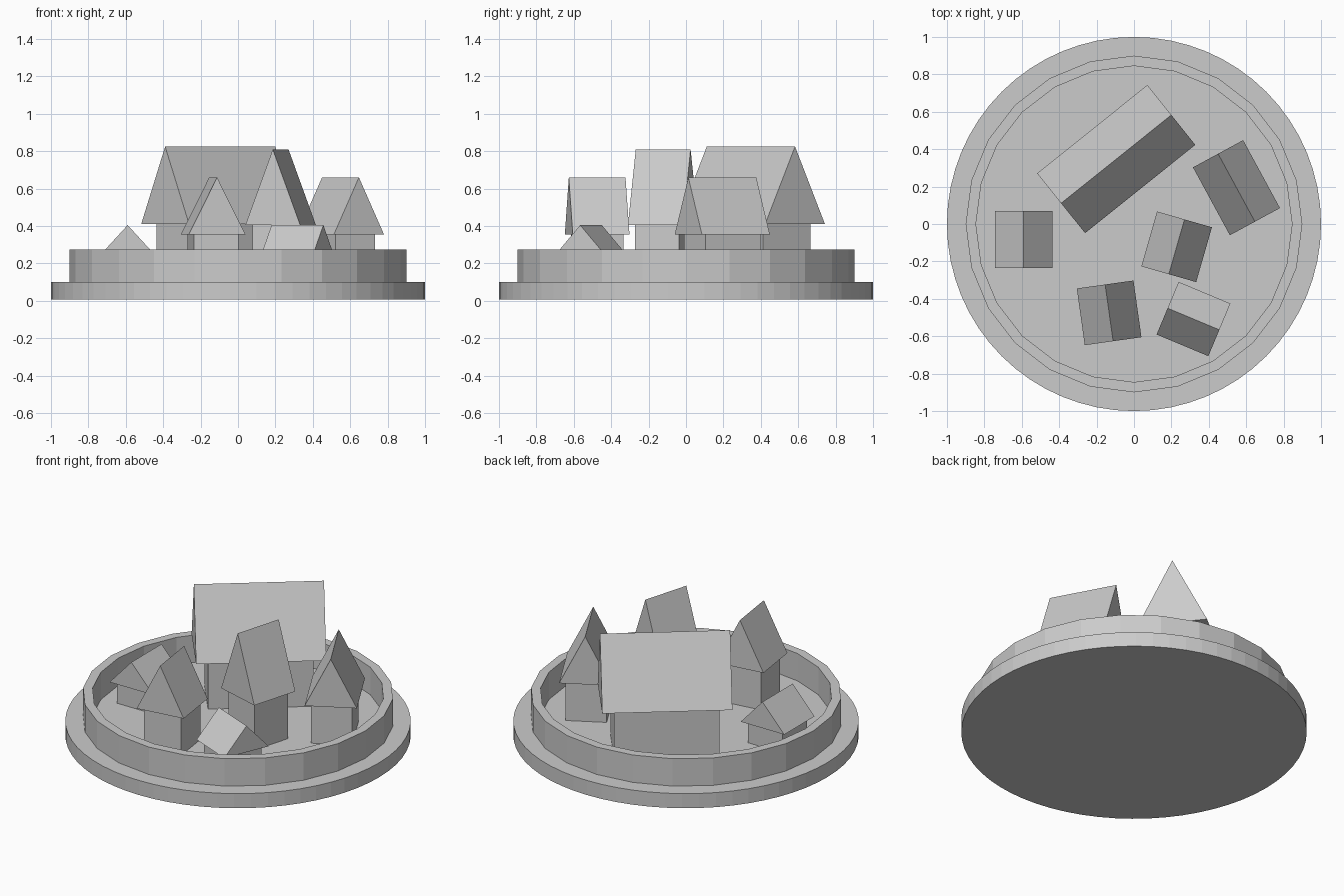
import bpy, bmesh
from math import sin, cos, pi, radians

if "Cube" in bpy.data.objects:
    bpy.data.objects.remove(bpy.data.objects["Cube"])


def finish(name, bm, loc=(0, 0, 0), turn=0):
    bmesh.ops.recalc_face_normals(bm, faces=bm.faces)
    mesh = bpy.data.meshes.new(name)
    bm.to_mesh(mesh)
    bm.free()
    ob = bpy.data.objects.new(name, mesh)
    ob.location = loc
    ob.rotation_euler.z = radians(turn)
    bpy.context.collection.objects.link(ob)
    return ob


FLOOR = 0.10

# round base slab
bpy.ops.mesh.primitive_cylinder_add(vertices=64, radius=1, depth=FLOOR - 0.007,
                                    location=(0, 0, (FLOOR + 0.007) / 2))
bpy.context.object.name = "base_disc"


# 24-sided town wall
def ring_wall(name, r_out, r_in, z0, z1, sides):
    bm = bmesh.new()
    rows = []
    for i in range(sides):
        a = 2 * pi * i / sides
        rows.append([bm.verts.new((r * cos(a), r * sin(a), z))
                     for r, z in ((r_out, z0), (r_out, z1), (r_in, z1), (r_in, z0))])
    for i in range(sides):
        p, q = rows[i], rows[(i + 1) % sides]
        for k in range(4):
            n = (k + 1) % 4
            bm.faces.new((p[k], q[k], q[n], p[n]))
    return finish(name, bm)


ring_wall("town_wall", 0.90, 0.845, FLOOR, 0.275, 24)


# house: box walls with an overhanging gable roof prism, ridge along local x
def house(name, x, y, turn, length, width, eave, ridge):
    bm = bmesh.new()
    bmesh.ops.create_cube(bm, size=1)
    for v in bm.verts:
        v.co.x *= length * 0.81
        v.co.y *= width * 0.79
        v.co.z = FLOOR if v.co.z < 0 else eave
    finish(name + "_walls", bm, (x, y, 0), turn)

    bm = bmesh.new()
    ends = [[bm.verts.new((s * length / 2, py, pz)) for py, pz in
             ((-width / 2, eave), (width / 2, eave), (0, ridge))] for s in (-1, 1)]
    for k in range(3):
        n = (k + 1) % 3
        bm.faces.new((ends[0][k], ends[0][n], ends[1][n], ends[1][k]))
    for e in ends:
        bm.faces.new(e)
    finish(name + "_roof", bm, (x, y, 0), turn)


house("long_hall", -0.095, 0.347, 38.7, 0.755, 0.41, 0.41, 0.825)
house("tall_house", 0.228, -0.122, 74, 0.305, 0.305, 0.405, 0.81)
house("east_house", 0.548, 0.194, -61.5, 0.413, 0.305, 0.355, 0.66)
house("south_house", -0.133, -0.475, -82, 0.306, 0.306, 0.355, 0.66)
house("west_hut", -0.59, -0.082, 90, 0.305, 0.308, 0.237, 0.405)
house("south_east_hut", 0.318, -0.508, -22.7, 0.30, 0.305, 0.237, 0.405)
